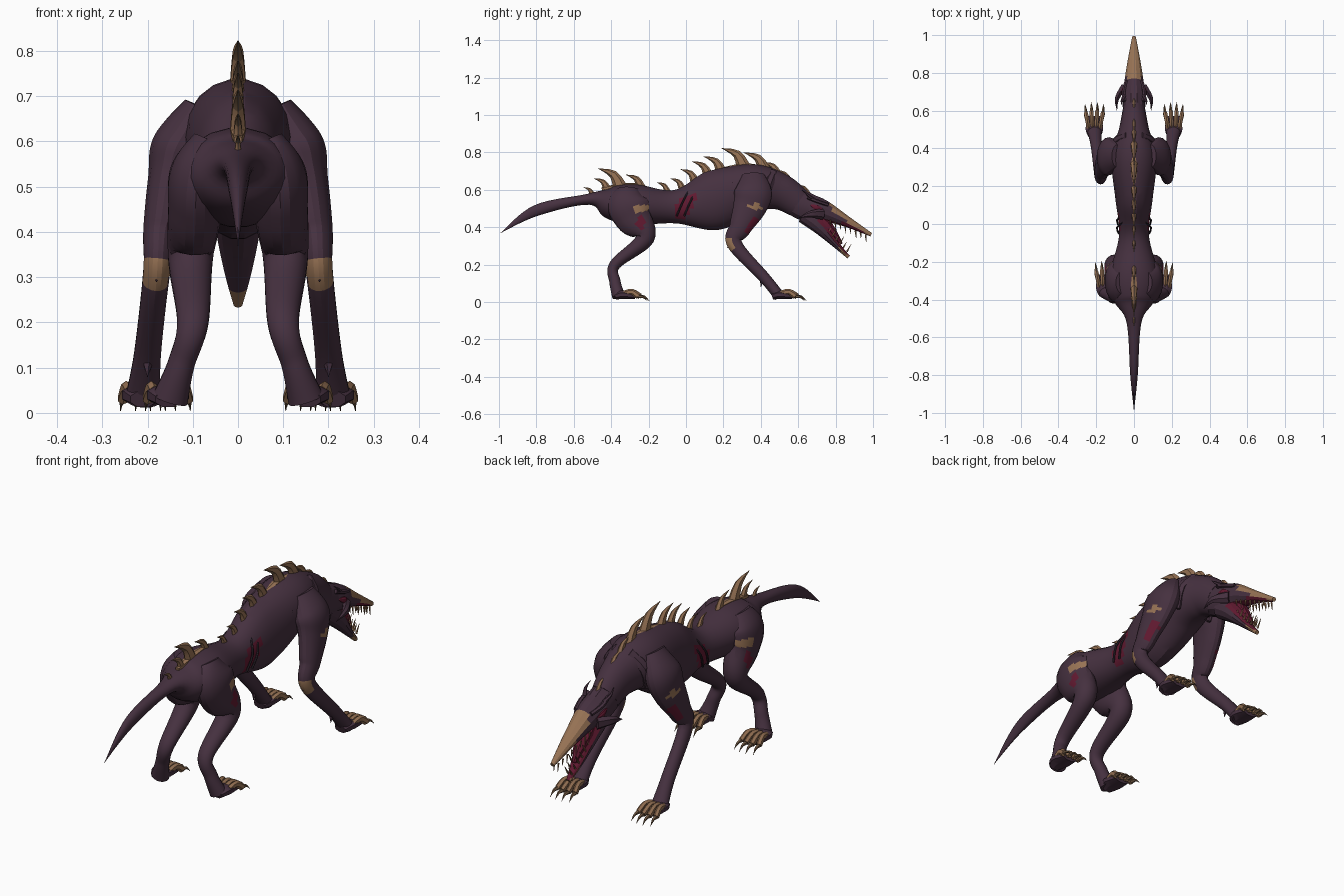
import bpy, bmesh, math
from mathutils import Vector

if "Cube" in bpy.data.objects:
    bpy.data.objects.remove(bpy.data.objects["Cube"])


def material(name, *rgb):
    mat = bpy.data.materials.new(name)
    mat.use_nodes = True
    mat.diffuse_color = (*rgb, 1)
    shader = mat.node_tree.nodes["Principled BSDF"]
    shader.inputs["Base Color"].default_value = (*rgb, 1)
    shader.inputs["Roughness"].default_value = 0.9
    return mat


HIDE, BONE, DARK_BONE, FLESH, SHADE = range(5)
MATERIALS = [material("purple hide", .06, .03, .05),
             material("pale bone", .31, .17, .09),
             material("dark bone", .15, .09, .05),
             material("raw flesh", .12, .01, .03),
             material("deep purple", .03, .02, .03)]


def smooth_path(stations, steps):
    """Catmull-Rom curve through stations of x, y, z, half width, half depth."""
    points = [Vector(station) for station in stations]
    points = [points[0], *points, points[-1]]
    path = []
    for before, start, end, after in zip(points, points[1:], points[2:], points[3:]):
        leave, arrive = (end - before) / 2, (after - start) / 2
        for step in range(steps):
            t = step / steps
            bend = 3 * (end - start) - 2 * leave - arrive
            twist = 2 * (start - end) + leave + arrive
            path.append(start + leave * t + bend * t ** 2 + twist * t ** 3)
    return path + [points[-1]]


def loft(bm, stations, sides, steps):
    path = smooth_path(stations, steps)
    centres = [Vector(point[:3]) for point in path]
    last = len(path) - 1
    rings = []
    for i, centre in enumerate(centres):
        tangent = (centres[min(i + 1, last)] - centres[max(i - 1, 0)]).normalized()
        side = (Vector((1, 0, 0)) - tangent * tangent.x).normalized()
        up = tangent.cross(side)
        width, depth = (max(radius, .001) for radius in path[i][3:])
        angles = [math.tau * (k + .5) / sides for k in range(sides)]
        rings.append([bm.verts.new(centre + side * width * math.cos(a) + up * depth * math.sin(a))
                      for a in angles])
    for ring, following in zip(rings, rings[1:]):
        for k in range(sides):
            n = (k + 1) % sides
            bm.faces.new((ring[k], ring[n], following[n], following[k]))
    bm.faces.new(rings[0])
    bm.faces.new(rings[-1])


def build(name, lofts, colour=HIDE, rule=None, mirror=False, sides=12, steps=3):
    bm = bmesh.new()
    for stations in lofts:
        loft(bm, stations, sides, steps)
    bmesh.ops.recalc_face_normals(bm, faces=bm.faces)
    for face in bm.faces:
        face.material_index = rule(face.calc_center_median(), face.normal) if rule else colour
    mesh = bpy.data.meshes.new(name)
    bm.to_mesh(mesh)
    bm.free()
    for mat in MATERIALS:
        mesh.materials.append(mat)
    part = bpy.data.objects.new(name, mesh)
    bpy.context.collection.objects.link(part)
    bpy.ops.object.select_all(action='DESELECT')
    part.select_set(True)
    bpy.context.view_layer.objects.active = part
    bpy.ops.object.shade_smooth_by_angle(angle=math.radians(24))
    if mirror:
        part.modifiers.new("Mirror", 'MIRROR').use_mirror_merge = False


def hook(base, tip, radius, bulge=(0, 0, 0), flat=1):
    """A pointed spike from base to tip, bowed by bulge at its middle."""
    base, tip = Vector(base), Vector(tip)
    middle = (base + tip) / 2 + Vector(bulge)
    return [(*base, radius, radius * flat), (*middle, radius * .65, radius * flat * .6), (*tip, 0, 0)]


def spot(centre, y, z, radius_y, radius_z, slant=0):
    across = centre.y - y - slant * (centre.z - z)
    return math.hypot(across / radius_y, (centre.z - z) / radius_z) < 1


# Torso and tail in one loft: y, z, half width, half height
torso = [(-.99, .37, 0, 0), (-.8, .49, .02, .03), (-.52, .55, .04, .03), (-.4, .53, .11, .09),
         (-.27, .52, .13, .11), (-.06, .51, .08, .09), (.14, .54, .1, .16),
         (.35, .61, .12, .13), (.5, .59, .08, .1), (.6, .53, .06, .08)]


def torso_rule(centre, normal):
    wounded = spot(centre, 0, .52, .05, .07, .5) and abs(normal.x) > .4
    return FLESH if wounded else HIDE


build("torso_and_tail", [[(0, *s) for s in torso]], rule=torso_rule, sides=20, steps=8)

# Thin ribs crossing the open flank
build("flank_ribs", [[(.06, y + .03, .59, .005, .005), (.09, y, .53, .005, .005),
                      (.08, y - .03, .46, .005, .005)] for y in (-.02, .02)],
      SHADE, mirror=True, sides=6)

# Muscle ridges behind and before the shoulder
build("shoulder_ridges", [[(.04, y, .7, .01, .02), (.09, y - .03, .63, .02, .03),
                           (.09, y - .05, .53, .01, .01)] for y in (.29, .47)],
      mirror=True, sides=7)

# Skull with bony snout and red palate
skull = [(.52, .57, .06, .07), (.64, .51, .06, .08), (.73, .49, .055, .06),
         (.86, .43, .035, .03), (.99, .36, .01, .01)]


def skull_rule(centre, normal):
    if centre.y > .72 and normal.z < -.55:
        return FLESH
    bony = centre.y > .77 and normal.z > .1 or centre.y > .86
    return BONE if bony else HIDE


build("skull", [[(0, *s) for s in skull]], rule=skull_rule, steps=6)

# Lower jaw hanging open, with throat and tongue
jaw = [(.63, .47, .05, .05), (.71, .41, .05, .045), (.8, .31, .03, .02), (.87, .24, .01, .01)]


def jaw_rule(centre, normal):
    if normal.y + normal.z > .75 and centre.y > .66:
        return FLESH
    return BONE if centre.y > .82 else HIDE


build("lower_jaw", [[(0, *s) for s in jaw]], rule=jaw_rule, steps=5)
build("throat_and_tongue", [[(0, .67, .46, .03, .04), (0, .75, .42, .04, .03),
                             (0, .83, .31, .01, .01)]], FLESH, sides=8)


# Teeth along both lips, alternating long and short
def tooth_row(back, front, count, lean):
    row = []
    for i in range(count):
        root = Vector(back).lerp(Vector(front), i / (count - 1))
        length = .04 if i % 2 else .03
        row.append(hook(root, root + Vector(lean) * length, .005))
    return row


build("upper_teeth", tooth_row((.04, .77, .44), (.01, .96, .36), 8, (0, .1, -1)),
      BONE, mirror=True, sides=5, steps=1)
build("lower_teeth", tooth_row((.03, .76, .37), (.01, .86, .27), 6, (0, .6, 1)),
      BONE, mirror=True, sides=5, steps=1)

# Eyes, brow ridges and swept-back cheek fins
build("eyes", [[(.055, .66, .52, 0, 0), (.06, .7, .505, .008, .015), (.05, .74, .49, 0, 0)]],
      FLESH, mirror=True, sides=8)
build("brow_ridges", [[(.05, .65, .56, .01, .01), (.055, .7, .54, .01, .01),
                       (.04, .76, .52, .01, .01)]], mirror=True, sides=6)
build("cheek_fins", [hook((.05, .73, .47), (.09, .6, .45), .02, (.02, 0, .01), 1.5),
                     hook((.05, .68, .55), (.06, .62, .6), .01, (.01, 0, 0))],
      mirror=True, sides=6)


# Curved spikes follow the back, longest over the hips and shoulders
def spine_top(y):
    spine = torso + skull[1:]
    for (y0, z0, _, h0), (y1, z1, _, h1) in zip(spine, spine[1:]):
        if y0 <= y <= y1:
            t = (y - y0) / (y1 - y0)
            return (z0 + h0) * (1 - t) + (z1 + h1) * t


spikes = []
for y, length in ((-.5, .06), (-.42, .09), (-.35, .15), (-.24, .1), (-.1, .07), (-.02, .08),
                  (.05, .1), (.12, .11), (.19, .12), (.31, .15), (.42, .14), (.49, .1),
                  (.55, .1), (.65, .08)):
    root = Vector((0, y, spine_top(y) - .015))
    tip = root + Vector((0, -.8, .7)) * length
    spikes.append(hook(root, tip, length * .14, (0, length * .14, length * .14), 1.8))
build("back_spikes", spikes, sides=6,
      rule=lambda centre, normal: DARK_BONE if normal.z < -.35 else BONE)

# Bony plates joining the spikes on hips and shoulders
build("spine_plates", [[(0, y, spine_top(y), width, .01) for y, width in
                        ((middle - .1, .01), (middle, .02), (middle + .1, .01))]
                       for middle in (-.35, .31)], BONE, sides=6)

# Forelegs
foreleg = [(.09, .36, .68, .03, .06), (.13, .36, .59, .06, .1), (.15, .34, .51, .05, .09),
           (.17, .29, .4, .04, .06), (.18, .26, .31, .03, .04), (.2, .42, .13, .03, .03),
           (.21, .5, .03, .04, .03)]


def foreleg_rule(centre, normal):
    elbow = .28 < centre.z < .34 and normal.y < -.2
    if elbow or normal.x > .35 and spot(centre, .37, .51, .035, .02):
        return BONE
    return FLESH if normal.x > .3 and spot(centre, .35, .41, .03, .05, .4) else HIDE


build("forelegs", [foreleg], rule=foreleg_rule, mirror=True, sides=18, steps=8)
build("foreleg_spurs", [hook((.18, .26, .32), (.18, .22, .29), .015),
                        hook((.2, .41, .13), (.2, .4, .08), .015)], mirror=True, sides=5)

# Hind legs, splaying outwards to the paws
hind_leg = [(.06, -.31, .6, .04, .06), (.09, -.31, .53, .06, .11), (.095, -.28, .45, .06, .1),
            (.105, -.22, .34, .05, .05), (.1, -.38, .2, .035, .03), (.125, -.38, .11, .03, .03),
            (.15, -.36, .03, .04, .035)]


def hind_leg_rule(centre, normal):
    if normal.x > .3 and spot(centre, -.24, .5, .05, .02):
        return BONE
    return FLESH if normal.x > .2 and spot(centre, -.24, .43, .02, .04) else HIDE


build("hind_legs", [hind_leg], rule=hind_leg_rule, mirror=True, sides=18, steps=8)


# Paws: a flat pad, four knuckled toes and hooked claws
def paw(name, x, y):
    build(name + "_pads", [[(x, y - .04, .03, .03, .02), (x, y, .04, .05, .025),
                            (x, y + .07, .03, .04, .015)]], HIDE, mirror=True, sides=8)
    toes, claws = [], []
    for spread in (-1.5, -.5, .5, 1.5):
        heel = Vector((x + spread * .02, y + .01, .045))
        knuckle = heel + Vector((spread * .005, .04, .01))
        end = knuckle + Vector((spread * .005, .05 - .01 * abs(spread), -.025))
        toes.append([(*joint, .012, .016) for joint in (heel, knuckle, end)])
        tip = end + Vector((spread * .003, .05, -.025))
        claws.append(hook(end, tip, .01, (0, 0, .01)))
    build(name + "_toes", toes, BONE, mirror=True, sides=6)
    build(name + "_claws", claws, DARK_BONE, mirror=True, sides=5)


paw("front_paw", .21, .5)
paw("hind_paw", .155, -.34)
